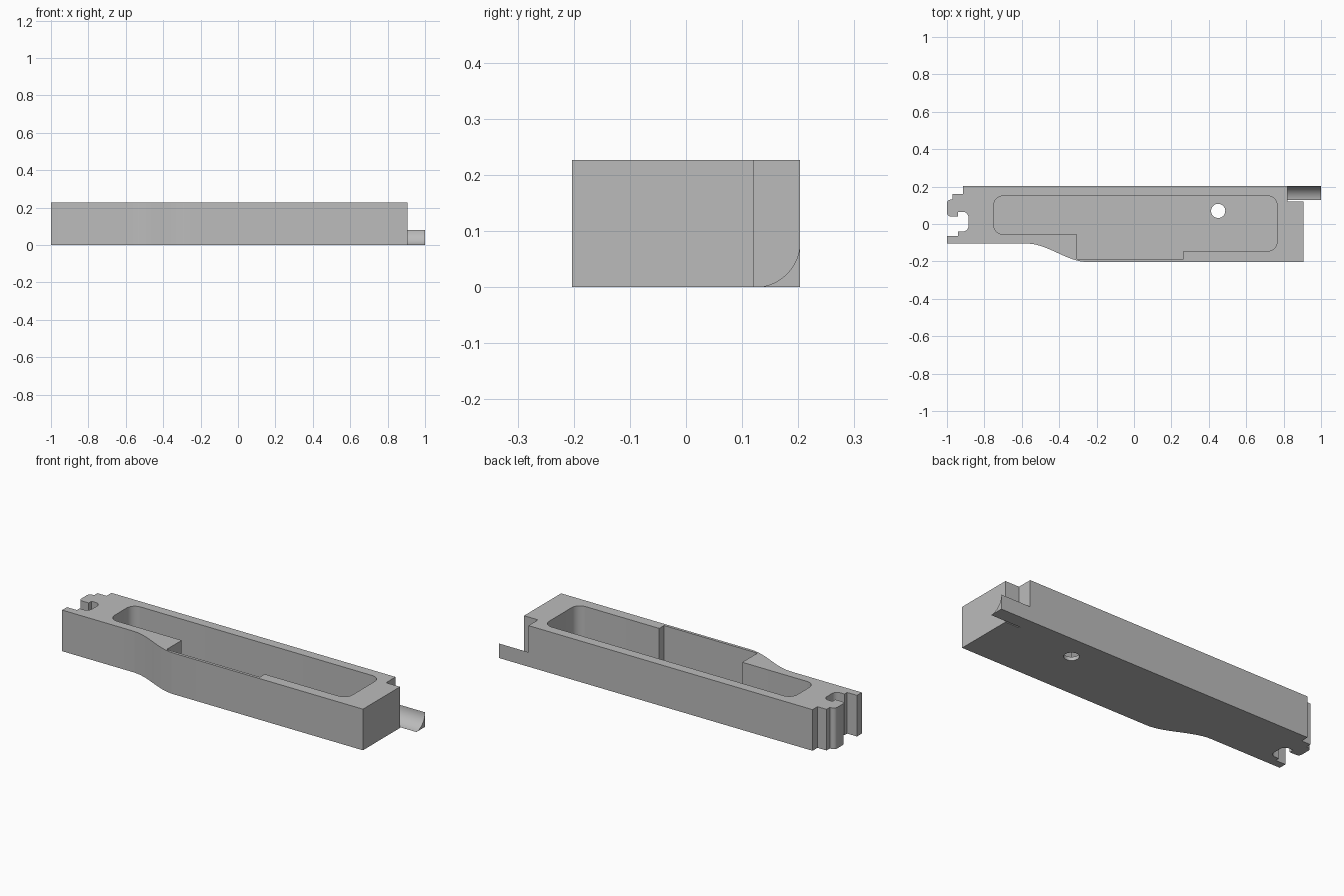
import bpy, bmesh, math
from mathutils import Vector

cube = bpy.data.objects.get("Cube")
if cube:
    bpy.data.objects.remove(cube, do_unlink=True)

grey = bpy.data.materials.new("plain grey")
grey.use_nodes = True
colour = (0.5, 0.5, 0.5, 1)
grey.diffuse_color = colour
grey.node_tree.nodes["Principled BSDF"].inputs["Base Color"].default_value = colour

HEIGHT, HALF, FLOOR = 0.227, 0.203, 0.02


def rounded(corners, steps=8):
    """Turn (x, y) or (x, y, radius) corners into an outline with right-angle fillets."""
    out = []
    for i, c in enumerate(corners):
        p = Vector(c[:2])
        if len(c) == 2:
            out.append(p)
            continue
        a = (Vector(corners[i - 1][:2]) - p).normalized() * c[2]
        b = (Vector(corners[(i + 1) % len(corners)][:2]) - p).normalized() * c[2]
        for k in range(steps + 1):
            t = k / steps * math.pi / 2
            out.append(p + a * (1 - math.sin(t)) + b * (1 - math.cos(t)))
    return out


def extrude(name, points, offset):
    """Extrude a closed 3D outline along an offset into a solid."""
    bm = bmesh.new()
    face = bm.faces.new([bm.verts.new(p) for p in points])
    new = bmesh.ops.extrude_face_region(bm, geom=[face], use_keep_orig=True)["geom"]
    bmesh.ops.translate(bm, vec=offset,
                        verts=[g for g in new if isinstance(g, bmesh.types.BMVert)])
    bmesh.ops.recalc_face_normals(bm, faces=bm.faces)
    mesh = bpy.data.meshes.new(name)
    bm.to_mesh(mesh)
    bm.free()
    mesh.materials.append(grey)
    obj = bpy.data.objects.new(name, mesh)
    bpy.context.collection.objects.link(obj)
    return obj


def prism(name, outline, z0, z1):
    return extrude(name, [(p[0], p[1], z0) for p in outline], (0, 0, z1 - z0))


def activate(obj):
    bpy.ops.object.select_all(action="DESELECT")
    obj.select_set(True)
    bpy.context.view_layer.objects.active = obj


def cut(obj, cutter):
    cutter.hide_render = True
    mod = obj.modifiers.new("cut", "BOOLEAN")
    mod.operation, mod.solver, mod.object = "DIFFERENCE", "EXACT", cutter
    activate(obj)
    bpy.ops.object.modifier_apply(modifier=mod.name)
    bpy.data.objects.remove(cutter, do_unlink=True)


# Body: stepped socket at one end, S-shaped waist on the front, notch at the other end
waist = []
for i in range(21):
    t = i / 20
    waist.append((-0.57 + 0.32 * t, -0.105 - (HALF - 0.105) * t * t * (3 - 2 * t)))
outline = [
    (0.905, -HALF), (0.905, 0.12), (0.82, 0.12), (0.82, HALF),
    (-0.915, HALF), (-0.915, 0.16), (-0.97, 0.16), (-0.97, 0.13),
    (-1, 0.13, 0.02), (-1, 0.04, 0.02), (-0.94, 0.04), (-0.94, 0.065),
    (-0.885, 0.065, 0.03), (-0.885, -0.04, 0.03), (-0.94, -0.04), (-0.94, -0.063),
    (-1, -0.063), (-1, -0.105),
] + waist
body = prism("body", rounded(outline), 0, HEIGHT)

# Pocket open at the top, wider where the front wall is thin
pocket = [
    (-0.75, 0.15, 0.05), (-0.75, -0.055, 0.05), (-0.305, -0.055), (-0.305, -0.187),
    (0.265, -0.187), (0.265, -0.145), (0.765, -0.145, 0.05), (0.765, 0.15, 0.05),
]
cut(body, prism("pocket_cutter", rounded(pocket), FLOOR, HEIGHT + 0.1))

# Round hole through the floor
hole = [(0.45 + 0.038 * math.cos(a), 0.07 + 0.038 * math.sin(a))
        for a in (math.tau * i / 32 for i in range(32))]
cut(body, prism("hole_cutter", hole, -0.1, 0.1))

# Tongue: corner rail with a concave quarter-round top
R = 0.08
arc = [(0.82, HALF - R + R * math.sin(a), R - R * math.cos(a))
       for a in (math.radians(3 + 87 * i / 20) for i in range(21))]
profile = [(0.82, arc[0][1], 0)] + arc + [(0.82, HALF, 0)]
tongue = extrude("tongue", profile, (0.18, 0, 0))

for part in (body, tongue):
    activate(part)
    bpy.ops.object.shade_smooth_by_angle(angle=math.radians(30))
